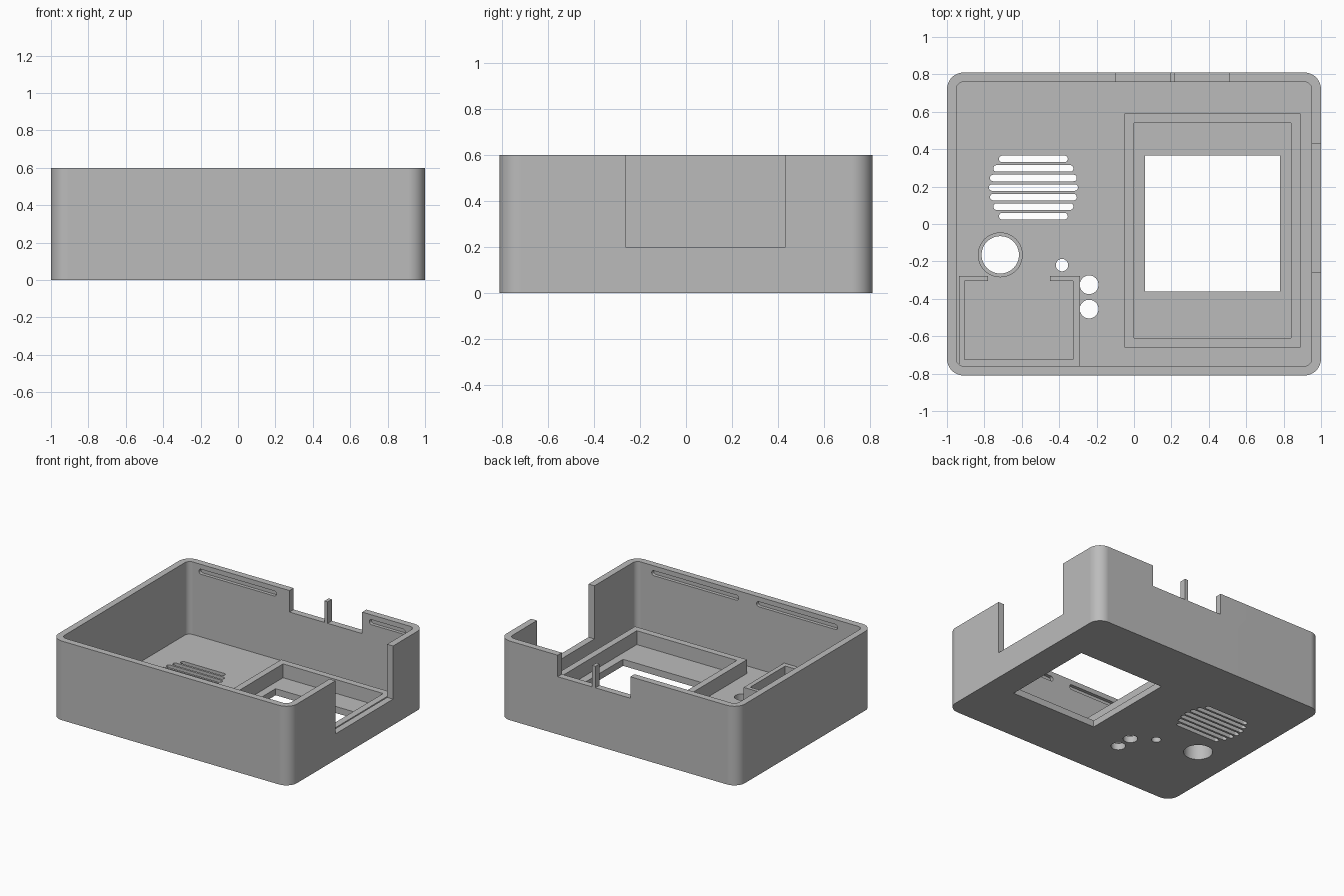
import bpy, bmesh
from math import cos, sin, pi
from mathutils import Matrix

cube = bpy.data.objects.get("Cube")
if cube:
    bpy.data.objects.remove(cube, do_unlink=True)

grey = bpy.data.materials.new("plain grey plastic")
grey.use_nodes = True
grey.diffuse_color = (0.5, 0.5, 0.5, 1)
grey.node_tree.nodes["Principled BSDF"].inputs["Base Color"].default_value = (0.5, 0.5, 0.5, 1)

FLOOR, WALL, TOP = 0.05, 0.05, 0.6
RIB_TOP = 0.155
FIT = 0.01  # how far inner ribs sink into the floor


def block(name, x0, x1, y0, y1, z0, z1, radius=0, steps=12, turn=None):
    """Upright prism over a rectangle, with optional rounded corners."""
    outline = []
    corners = [(x1, y1, -1, -1), (x0, y1, 1, -1), (x0, y0, 1, 1), (x1, y0, -1, 1)]
    for i, (x, y, sx, sy) in enumerate(corners):
        if not radius:
            outline.append((x, y))
            continue
        for k in range(steps + 1):
            a = (i + k / steps) * pi / 2
            outline.append((x + sx * radius + radius * cos(a), y + sy * radius + radius * sin(a)))
    bm = bmesh.new()
    face = bm.faces.new([bm.verts.new((x, y, z0)) for x, y in outline])
    lid = bmesh.ops.extrude_face_region(bm, geom=[face])["geom"]
    bmesh.ops.translate(bm, vec=(0, 0, z1 - z0), verts=[v for v in lid if isinstance(v, bmesh.types.BMVert)])
    bmesh.ops.remove_doubles(bm, verts=bm.verts, dist=1e-5)
    bmesh.ops.recalc_face_normals(bm, faces=bm.faces)
    if turn:
        bm.transform(turn)
    mesh = bpy.data.meshes.new(name)
    bm.to_mesh(mesh)
    bm.free()
    mesh.materials.append(grey)
    obj = bpy.data.objects.new(name, mesh)
    bpy.context.collection.objects.link(obj)
    return obj


def disc(name, x, y, r, z0, z1):
    return block(name, x - r, x + r, y - r, y + r, z0, z1, r)


def cut(obj, cutter):
    """Subtract the cutter and throw it away."""
    mod = obj.modifiers.new("cut", 'BOOLEAN')
    mod.operation, mod.solver, mod.object = 'DIFFERENCE', 'EXACT', cutter
    bpy.context.view_layer.objects.active = obj
    bpy.ops.object.modifier_apply(modifier=mod.name)
    bpy.data.objects.remove(cutter, do_unlink=True)


# Open tray with rounded corners
shell = block("case_shell", -1, 1, -0.81, 0.81, 0, TOP, 0.09)
cut(shell, block("cavity", -1 + WALL, 1 - WALL, -0.81 + WALL, 0.81 - WALL, FLOOR, 1, 0.04))

# Side opening, and back openings that leave a thin post between them
cut(shell, block("side_opening", 0.9, 1.1, -0.26, 0.43, 0.197, 1))
for x0, x1 in ((-0.1, 0.193), (0.22, 0.51)):
    cut(shell, block("back_opening", x0, x1, 0.7, 0.9, 0.437, 1))

# Snap grooves inside the front and back walls
upright = Matrix.Rotation(pi / 2, 4, 'X')  # maps local depth z to world -y
DEPTH = 0.025
for side, x0, x1 in ((-1, -0.74, -0.06), (-1, 0.09, 0.82), (1, -0.86, -0.21), (1, 0.57, 0.87)):
    near, far = sorted((-side * 0.7, -side * (0.76 + DEPTH)))
    cut(shell, block("groove", x0, x1, 0.525, 0.563, near, far, 0.018, 6, upright))

# Screen window
cut(shell, block("window", 0.06, 0.78, -0.36, 0.365, -0.1, 0.1))

# Speaker grille: round-ended slots, longest in the middle
for row in range(-3, 4):
    half = (0.238, 0.232, 0.214, 0.184)[abs(row)]
    y = 0.195 + row * 0.051
    cut(shell, block("grille_slot", -0.538 - half, -0.538 + half, y - 0.0175, y + 0.0175, -0.1, 0.1, 0.017, 6))

# Round holes for the button, the sensor and two lamps
BUTTON = (-0.715, -0.165)
for x, y, r in ((*BUTTON, 0.1), (-0.385, -0.22, 0.033), (-0.24, -0.325, 0.05), (-0.24, -0.455, 0.05)):
    cut(shell, disc("round_hole", x, y, r, -0.1, 0.1))

# Screen frame standing on the floor
frame = block("screen_frame", -0.05, 0.89, -0.66, 0.59, FLOOR - FIT, RIB_TOP)
cut(frame, block("frame_inside", 0, 0.84, -0.61, 0.54, -0.1, 0.5))

# Button guide tube
tube = disc("button_tube", *BUTTON, 0.12, FLOOR - FIT, RIB_TOP)
cut(tube, disc("tube_inside", *BUTTON, 0.1, -0.1, 0.5))

# Component holder joined to the front wall, open in the middle of its rear rib
holder = block("component_holder", -0.935, -0.29, -0.77, -0.277, FLOOR - FIT, RIB_TOP)
cut(holder, block("holder_inside", -0.905, -0.325, -0.725, -0.305, -0.1, 0.5))
cut(holder, block("holder_gap", -0.78, -0.45, -0.5, -0.2, -0.1, 0.5))

# Smooth the round corners and keep flat faces flat
for obj in (shell, frame, tube, holder):
    bpy.ops.object.select_all(action='DESELECT')
    obj.select_set(True)
    bpy.context.view_layer.objects.active = obj
    bpy.ops.object.shade_smooth_by_angle(angle=pi / 6)
    obj.modifiers.new("even_normals", 'WEIGHTED_NORMAL').keep_sharp = True
